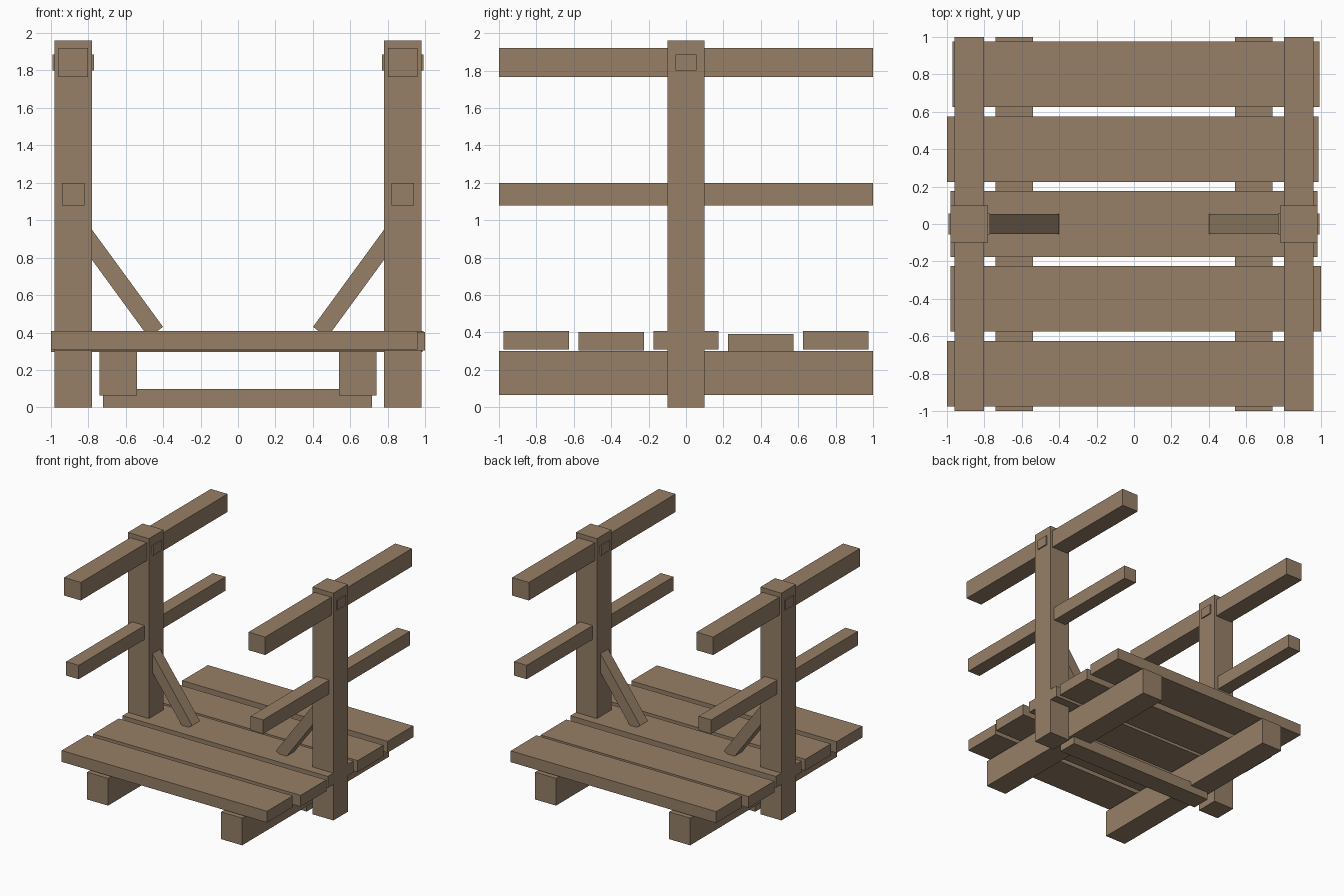
import bpy, math

cube = bpy.data.objects.get("Cube")
if cube:
    bpy.data.objects.remove(cube, do_unlink=True)

# Weathered wood, shared by every beam
wood = bpy.data.materials.new("weathered_wood")
wood.use_nodes = True
colour = (0.305, 0.214, 0.136, 1.0)
wood.diffuse_color = colour
wood.node_tree.nodes["Principled BSDF"].inputs["Base Color"].default_value = colour


def beam(name, x, y, z):
    """Box spanning the (min, max) ranges on each axis."""
    spans = (x, y, z)
    bpy.ops.mesh.primitive_cube_add(size=1, location=[(a + b) / 2 for a, b in spans])
    obj = bpy.context.object
    obj.name = name
    obj.scale = [b - a for a, b in spans]
    bpy.ops.object.transform_apply(location=False, rotation=False, scale=True)
    obj.data.materials.append(wood)
    return obj


# Deck planks, slightly uneven: left end, right end, centre y, underside z
planks = [
    (-1.0, 0.96, -0.8, 0.31),
    (-0.98, 1.0, -0.4, 0.305),
    (-0.98, 0.98, 0.0, 0.31),
    (-1.0, 0.985, 0.4, 0.295),
    (-0.97, 0.99, 0.8, 0.31),
]
for i, (x0, x1, y, z) in enumerate(planks):
    beam(f"deck_plank_{i + 1}", (x0, x1), (y - 0.175, y + 0.175), (z, z + 0.098))

# Lower tie between the two posts
beam("cross_tie", (-0.72, 0.715), (-0.085, 0.085), (0, 0.1))

for side, s in (("left", 1), ("right", -1)):
    def span(centre, width):
        return (s * centre - width / 2, s * centre + width / 2)

    # Joist, post, rails and the peg through the post
    beam(f"{side}_joist", span(0.64, 0.2), (-1, 1), (0.065, 0.3))
    beam(f"{side}_post", span(0.88, 0.2), (-0.1, 0.1), (0, 1.96))
    beam(f"{side}_top_rail", span(0.88, 0.16), (-1, 1), (1.765, 1.92))
    beam(f"{side}_middle_rail", span(0.88, 0.12), (-1, 1), (1.08, 1.2))
    beam(f"{side}_peg", span(0.88, 0.22), (-0.055, 0.055), (1.8, 1.885))

    # Diagonal brace from deck to post
    brace = beam(f"{side}_brace", (-0.0475, 0.0475), (-0.053, 0.053), (-0.375, 0.375))
    brace.location = (s * 0.66, 0, 0.705)
    brace.rotation_euler.y = s * math.atan2(0.38, 0.52)
